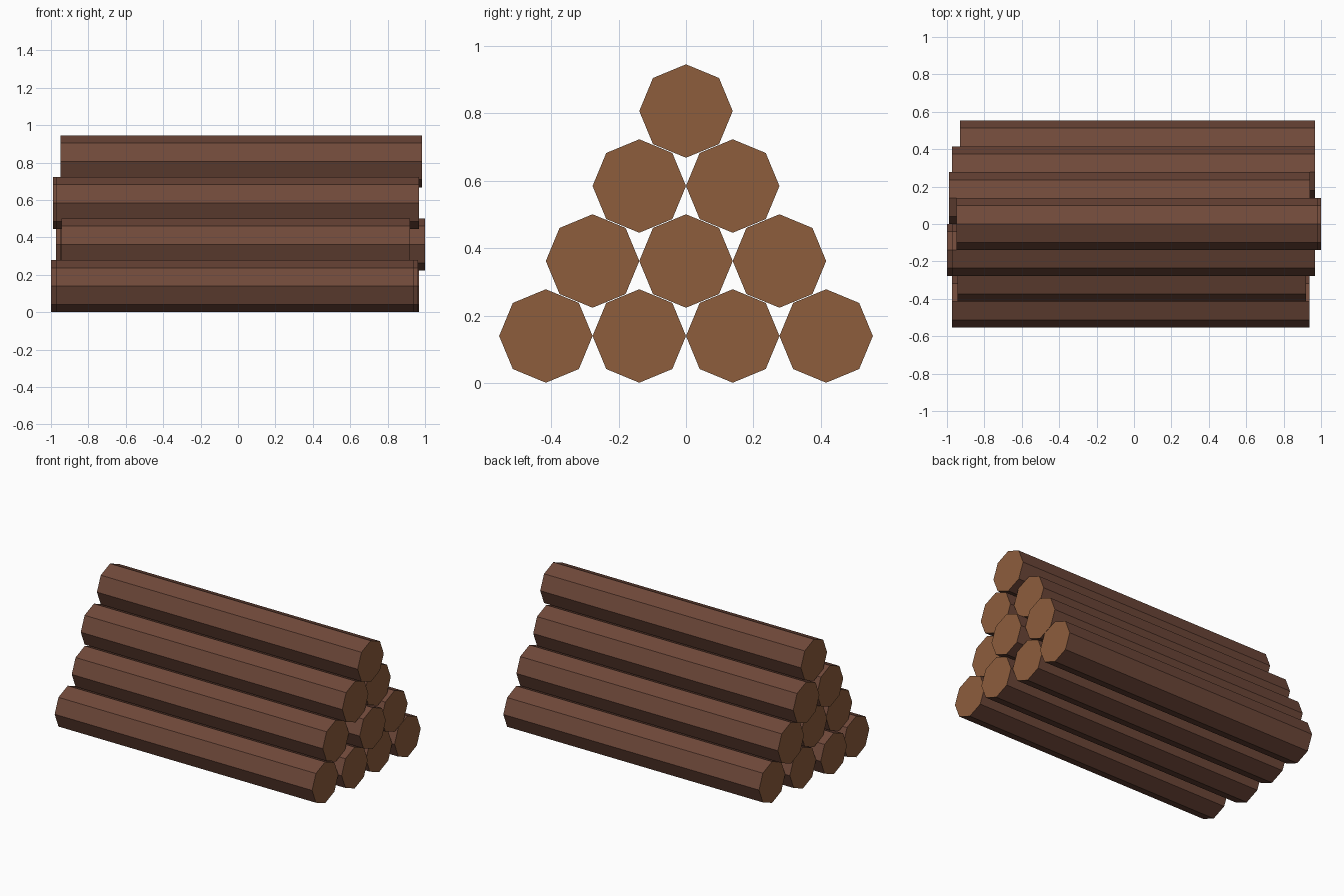
import bpy, bmesh, math

if "Cube" in bpy.data.objects:
    bpy.data.objects.remove(bpy.data.objects["Cube"])

R = 0.1385          # log radius (corner to centre)
PITCH = 0.277       # sideways spacing
RISE = 0.2223       # height of each row

def material(name, rgb):
    m = bpy.data.materials.new(name)
    m.diffuse_color = (*rgb, 1)
    m.use_nodes = True
    m.node_tree.nodes["Principled BSDF"].inputs["Base Color"].default_value = m.diffuse_color
    return m

bark = material("dark bark", (0.160, 0.066, 0.042))
cut_wood = material("cut wood", (0.270, 0.110, 0.046))

def log(name, x0, x1, y, z):
    """Eight-sided log along x, one corner pointing up, cut wood on the ends."""
    bm = bmesh.new()
    rings = [[bm.verts.new((x, y + R * math.sin(k * math.pi / 4),
                            z + R * math.cos(k * math.pi / 4))) for k in range(8)]
             for x in (x0, x1)]
    for k in range(8):
        j = (k + 1) % 8
        bm.faces.new((rings[0][k], rings[0][j], rings[1][j], rings[1][k]))
    for ring in rings:
        bm.faces.new(ring).material_index = 1
    bmesh.ops.recalc_face_normals(bm, faces=bm.faces)
    mesh = bpy.data.meshes.new(name)
    bm.to_mesh(mesh)
    bm.free()
    mesh.materials.append(bark)
    mesh.materials.append(cut_wood)
    bpy.context.collection.objects.link(bpy.data.objects.new(name, mesh))

# Left and right end of each log, rows from the ground up, front to back
rows = [
    [(-0.973, 0.938), (-1.0, 0.963), (-0.965, 0.95), (-0.93, 0.968)],
    [(-0.943, 0.92), (-0.95, 1.0), (-0.973, 0.968)],
    [(-0.973, 0.968), (-0.99, 0.94)],
    [(-0.95, 0.985)],
]
for r, row in enumerate(rows):
    for i, (x0, x1) in enumerate(row):
        y = (i - (len(row) - 1) / 2) * PITCH
        log(f"log_row{r + 1}_{i + 1}", x0, x1, y, R + 0.001 + r * RISE)
